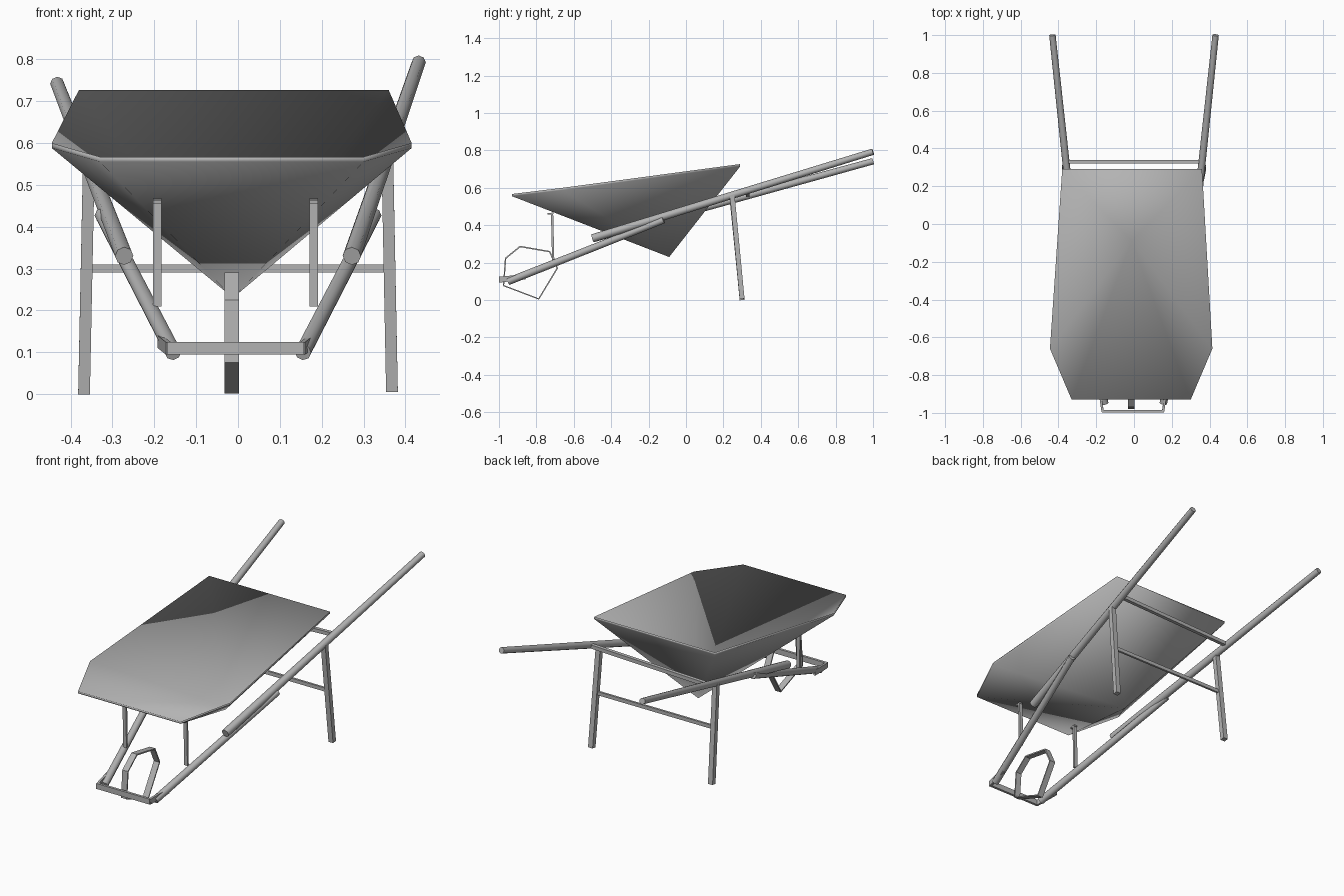
import bpy
import bmesh
from mathutils import Vector, Matrix

if "Cube" in bpy.data.objects:
    bpy.data.objects.remove(bpy.data.objects["Cube"], do_unlink=True)

# One plain grey for the whole barrow
grey = bpy.data.materials.new("grey_metal")
grey.use_nodes = True
GREY = (0.45, 0.45, 0.45, 1)
grey.diffuse_color = GREY
grey.node_tree.nodes["Principled BSDF"].inputs["Base Color"].default_value = GREY


def finish(name, bm, smooth=lambda face: False):
    """Turn a bmesh into a named object."""
    bmesh.ops.recalc_face_normals(bm, faces=bm.faces[:])
    for face in bm.faces:
        face.smooth = smooth(face)
    mesh = bpy.data.meshes.new(name)
    bm.to_mesh(mesh)
    bm.free()
    mesh.materials.append(grey)
    obj = bpy.data.objects.new(name, mesh)
    bpy.context.collection.objects.link(obj)
    return obj


def frame(a, b, side):
    """Matrix centred between a and b with z along them and x near side."""
    z = (b - a).normalized()
    x = Vector(side)
    x = (x - z * x.dot(z)).normalized()
    m = Matrix((x, z.cross(x), z)).transposed().to_4x4()
    m.translation = (a + b) / 2
    return m


def tube(name, a, b, r1, r2, sides=8):
    a, b = Vector(a), Vector(b)
    bm = bmesh.new()
    bmesh.ops.create_cone(bm, cap_ends=True, segments=sides, radius1=r1, radius2=r2,
                          depth=(b - a).length, matrix=frame(a, b, (1, 0, 0)))
    return finish(name, bm, lambda f: len(f.verts) == 4)


def bar(name, a, b, width, depth, side=(1, 0, 0)):
    a, b = Vector(a), Vector(b)
    size = Matrix.Diagonal((width, depth, (b - a).length, 1))
    bm = bmesh.new()
    bmesh.ops.create_cube(bm, size=1, matrix=frame(a, b, side) @ size)
    return finish(name, bm)


# Tray: thin smooth bowl, six rim corners running down to one low point
rim = [(-0.38, 0.29, 0.715), (0.36, 0.29, 0.715), (0.415, -0.66, 0.588),
       (0.30, -0.93, 0.555), (-0.33, -0.93, 0.555), (-0.445, -0.66, 0.588)]
bm = bmesh.new()
shells = []
for lift in (0, 0.012):
    up = Vector((0, 0, lift))
    ring = [bm.verts.new(Vector(p) + up) for p in rim]
    low = bm.verts.new(Vector((-0.012, -0.09, 0.23)) + up)
    for i in range(6):
        bm.faces.new((ring[i], ring[i - 1], low))
    shells.append(ring)
for i in range(6):
    bm.faces.new((shells[0][i - 1], shells[0][i], shells[1][i], shells[1][i - 1]))
finish("tray", bm, lambda f: True)

# Wheel: an open six-cornered hoop
outline = [(-0.888, 0.29), (-0.727, 0.262), (-0.684, 0.17),
           (-0.786, 0.002), (-0.979, 0.075), (-0.968, 0.225)]
bm = bmesh.new()
edges = [[bm.verts.new((x, y, z)) for y, z in outline] for x in (-0.032, 0.002)]
for i in range(6):
    bm.faces.new((edges[0][i - 1], edges[0][i], edges[1][i], edges[1][i - 1]))
wheel = finish("wheel", bm)
wall = wheel.modifiers.new("thickness", 'SOLIDIFY')
wall.thickness = 0.008
wall.offset = -1

# Axle
tube("axle", (-0.155, -0.83, 0.15), (0.155, -0.83, 0.15), 0.007, 0.007)

# Paired parts; the left handle sits slightly higher than the right one
for label, s, grip_z, joint_z in (("left", 1, 0.793, 0.585), ("right", -1, 0.742, 0.558)):
    tube(label + "_handle", (s * 0.272, -0.5, 0.33), (s * 0.432, 1.0, grip_z), 0.022, 0.017)
    tube(label + "_fork", (s * 0.155, -0.95, 0.1), (s * 0.325, -0.12, 0.428), 0.02, 0.018)
    foot = 0.006 if s > 0 else 0
    bar(label + "_leg", (s * 0.368, 0.3, foot), (s * 0.357, 0.247, joint_z - 0.025), 0.028, 0.026)
    x = s * 0.187 - 0.006
    bar(label + "_strut", (x, -0.71, 0.21), (x, -0.716, 0.463), 0.02, 0.012)
    bar(label + "_strut_tab", (x, -0.708, 0.464), (x, -0.74, 0.46), 0.02, 0.008)
    bar(label + "_bracket_side", (s * 0.16 - 0.006, -0.992, 0.109),
        (s * 0.18 - 0.006, -0.86, 0.125), 0.012, 0.03)

# Front bracket strip
bar("bracket_front", (-0.17, -0.992, 0.11), (0.158, -0.992, 0.11), 0.014, 0.03, (0, 1, 0))

# Cross bars behind the tray
bar("upper_cross_bar", (-0.37, 0.33, 0.56), (0.36, 0.33, 0.585), 0.02, 0.02, (0, 1, 0))
bar("lower_cross_bar", (-0.36, 0.27, 0.3), (0.36, 0.27, 0.3), 0.012, 0.02, (0, 1, 0))
